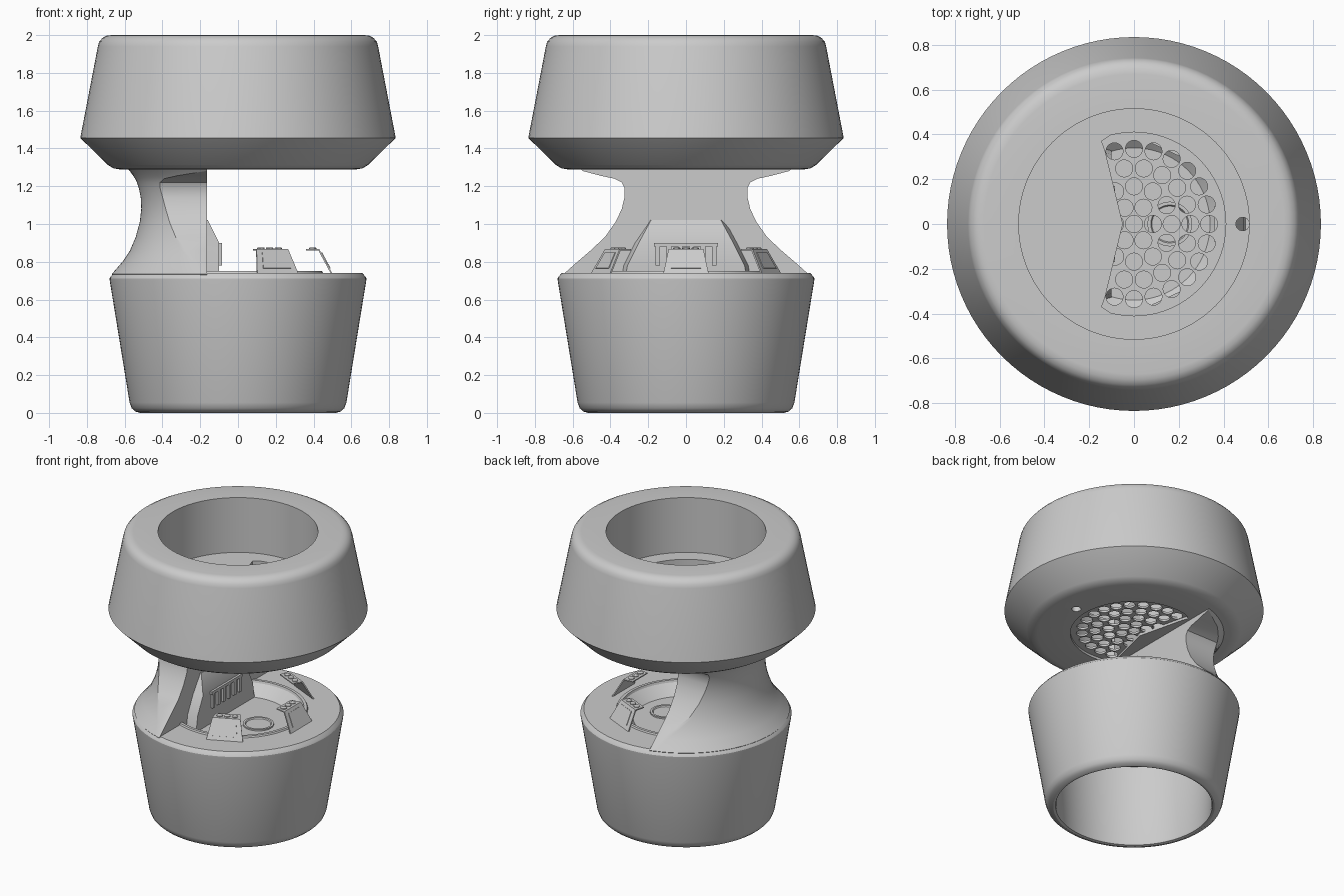
import bpy, bmesh, math
from mathutils import Matrix, Vector

if "Cube" in bpy.data.objects:
    bpy.data.objects.remove(bpy.data.objects["Cube"])

grey = bpy.data.materials.new("plain_grey")
grey.use_nodes = True
grey.diffuse_color = (0.6, 0.6, 0.6, 1)
grey.node_tree.nodes["Principled BSDF"].inputs["Base Color"].default_value = (0.6, 0.6, 0.6, 1)


def finish(bm, name, angle=30):
    """Turn a bmesh into a grey object with smooth shading by angle."""
    bmesh.ops.recalc_face_normals(bm, faces=bm.faces)
    mesh = bpy.data.meshes.new(name)
    bm.to_mesh(mesh)
    bm.free()
    mesh.materials.append(grey)
    obj = bpy.data.objects.new(name, mesh)
    bpy.context.collection.objects.link(obj)
    bpy.ops.object.select_all(action='DESELECT')
    obj.select_set(True)
    bpy.context.view_layer.objects.active = obj
    bpy.ops.object.shade_smooth_by_angle(angle=math.radians(angle))
    return obj


def loft(bm, loops, cap=True, wrap=False):
    """Bridge loops of equal length."""
    rows = [[bm.verts.new(p) for p in loop] for loop in loops]
    n = len(rows[0])
    pairs = list(zip(rows, rows[1:])) + ([(rows[-1], rows[0])] if wrap else [])
    for a, b in pairs:
        for i in range(n):
            j = (i + 1) % n
            bm.faces.new((a[i], a[j], b[j], b[i]))
    if cap:
        bm.faces.new(rows[0][::-1])
        bm.faces.new(rows[-1])


def circle(r, z, n=96, x=0, y=0):
    return [(x + r * math.cos(math.tau * i / n), y + r * math.sin(math.tau * i / n), z)
            for i in range(n)]


def revolve(name, profile, wrap=False):
    bm = bmesh.new()
    loft(bm, [circle(r, z) for r, z in profile], cap=not wrap, wrap=wrap)
    return finish(bm, name)


def cut(obj, cutter):
    """Subtract a cutter and remove it."""
    cutter.hide_render = True
    mod = obj.modifiers.new("cut", 'BOOLEAN')
    mod.operation, mod.solver, mod.object = 'DIFFERENCE', 'EXACT', cutter
    bpy.context.view_layer.objects.active = obj
    bpy.ops.object.modifier_apply(modifier=mod.name)
    bpy.data.objects.remove(cutter)


def fan(r, z, inset=0.0):
    """Half-round outline with a shallow point on its flat side and rounded corners."""
    arc = [math.radians(-105 + 5 * i) for i in range(43)]
    side = [(-0.145 + inset, 0.37 - inset), (-0.13 + inset, 0.33 - inset)]
    pts = [(r * math.cos(a), r * math.sin(a)) for a in arc]
    pts += side + [(-0.05 + inset, 0)] + [(x, -y) for x, y in reversed(side)]
    return [(x, y, z) for x, y in pts]


# Base: hollow cup, open below, with a dished platform on top
revolve("base_cup", [
    (0.05, 0.6), (0.53, 0.6), (0.5, 0.02), (0.505, 0.004), (0.52, 0), (0.545, 0.008), (0.563, 0.025),
    (0.574, 0.055), (0.679, 0.7), (0.68, 0.712), (0.676, 0.72), (0.658, 0.74), (0.45, 0.74),
    (0.445, 0.75), (0.425, 0.75), (0.42, 0.735), (0.34, 0.67), (0.05, 0.67)])

# Drain disc in the dish
bm = bmesh.new()
loft(bm, [circle(r, z, 32, 0.16) for r, z in ((0.1, 0.665), (0.1, 0.68), (0.085, 0.68), (0.08, 0.673))])
finish(bm, "drain_disc")

# Neck: waisted column, trimmed by curved sides and a flat front
levels = [(0.64, 0.6, 0.58), (0.735, 0.668, 0.648), (0.8, 0.612, 0.575), (0.86, 0.572, 0.505),
          (0.93, 0.542, 0.43), (1.01, 0.52, 0.373), (1.08, 0.512, 0.34), (1.14, 0.515, 0.326),
          (1.19, 0.525, 0.325), (1.22, 0.535, 0.34), (1.24, 0.545, 0.38), (1.255, 0.555, 0.45),
          (1.28, 0.572, 0.545), (1.3, 0.59, 0.565)]
loops = []
for z, r, half in levels:
    spread = math.asin(half / r)
    arc = [math.pi - spread + 2 * spread * i / 40 for i in range(41)]
    loop = [(min(r * math.cos(a), -0.17), r * math.sin(a), z) for a in arc]
    loops.append(loop + [(-0.165, -half, z), (-0.165, half, z)])
bm = bmesh.new()
loft(bm, loops)
finish(bm, "neck")

# Head: flared ring with a deep well and a floor
head = revolve("head_ring", [
    (0.02, 1.288), (0.62, 1.288), (0.66, 1.295), (0.69, 1.313), (0.835, 1.456), (0.742, 1.94),
    (0.735, 1.965), (0.718, 1.985), (0.695, 1.997), (0.67, 2.0), (0.515, 2.0), (0.515, 1.61),
    (0.02, 1.61)])
bm = bmesh.new()
loft(bm, [fan(0.41, 1.2), fan(0.41, 1.7)])
cut(head, finish(bm, "duct_cutter"))
bm = bmesh.new()
loft(bm, [circle(0.03, z, 24, 0.485) for z in (1.2, 1.7)])
cut(head, finish(bm, "port_cutter"))
bpy.context.view_layer.objects.active = head
head.select_set(True)
bpy.ops.object.shade_smooth_by_angle(angle=math.radians(30))

# Grille: fan plate pierced by concentric rings of round holes
bm = bmesh.new()
loft(bm, [fan(0.415, 1.305), fan(0.415, 1.32)])
grille = finish(bm, "grille")
bm = bmesh.new()
for ring in range(5):
    count = max(1, 6 * ring)
    for i in range(count):
        a = math.tau * i / count
        x, y = 0.084 * ring * math.cos(a), 0.084 * ring * math.sin(a)
        if x > -0.12 and math.hypot(x, y) < 0.37:
            loft(bm, [circle(0.038, z, 20, x, y) for z in (1.25, 1.4)])
cut(grille, finish(bm, "hole_cutter"))


def prism(bm, quads):
    """Solid between two matching outlines."""
    loft(bm, quads)


# Console on the flat front of the neck
bm = bmesh.new()
rows = [(0.66, -0.1, 0.36), (0.78, -0.1, 0.34), (0.9, -0.1, 0.28), (1.02, -0.16, 0.215)]
prism(bm, [[(-0.2, -w, z), (x, -w + 0.03, z), (x, w - 0.03, z), (-0.2, w, z)] for z, x, w in rows])
finish(bm, "console")

# Console frame and upright vent bars
bm = bmesh.new()
bars = [(0, 0.89, 0.34, 0.02)] + [(-0.15 + 0.06 * i, 0.83, 0.025, 0.1) for i in range(6)]
for y, z, wide, tall in bars:
    m = Matrix.Translation((-0.097, y, z)) @ Matrix.Diagonal((0.025, wide, tall, 1))
    bmesh.ops.create_cube(bm, size=1, matrix=m)
finish(bm, "console_vents")

# Three leaning control brackets round the dish
for label, degrees in (("front", -65), ("left", 0), ("back", 65)):
    turn = Matrix.Rotation(math.radians(degrees), 4, 'Z')
    bm = bmesh.new()

    def sheet(corners, thick):
        """Plate from four corners, thickened along its normal."""
        c = [Vector(p) for p in corners]
        n = (c[1] - c[0]).cross(c[3] - c[0]).normalized() * thick
        loft(bm, [c, [p + n for p in c]])

    def lean(t, w, out=0.0):
        return (0.5 - 0.07 * t + out, w, 0.738 + 0.13 * t)

    # leaning face, raised inner panel and top shelf
    sheet([lean(0, -0.12), lean(0, 0.12), lean(1, 0.092), lean(1, -0.092)], -0.008)
    sheet([lean(0.2, -0.08, 0.001), lean(0.2, 0.08, 0.001),
           lean(0.85, 0.065, 0.001), lean(0.85, -0.065, 0.001)], 0.004)
    sheet([(0.43, -0.092, 0.86), (0.43, 0.092, 0.86), (0.36, 0.08, 0.86), (0.36, -0.08, 0.86)], 0.008)
    # round buttons
    for y in (-0.05, 0, 0.05):
        loft(bm, [circle(r, z, 16, 0.395, y) for r, z in ((0.02, 0.865), (0.02, 0.873), (0.014, 0.876))])
    bmesh.ops.transform(bm, matrix=turn, verts=bm.verts)
    finish(bm, label + "_bracket")
